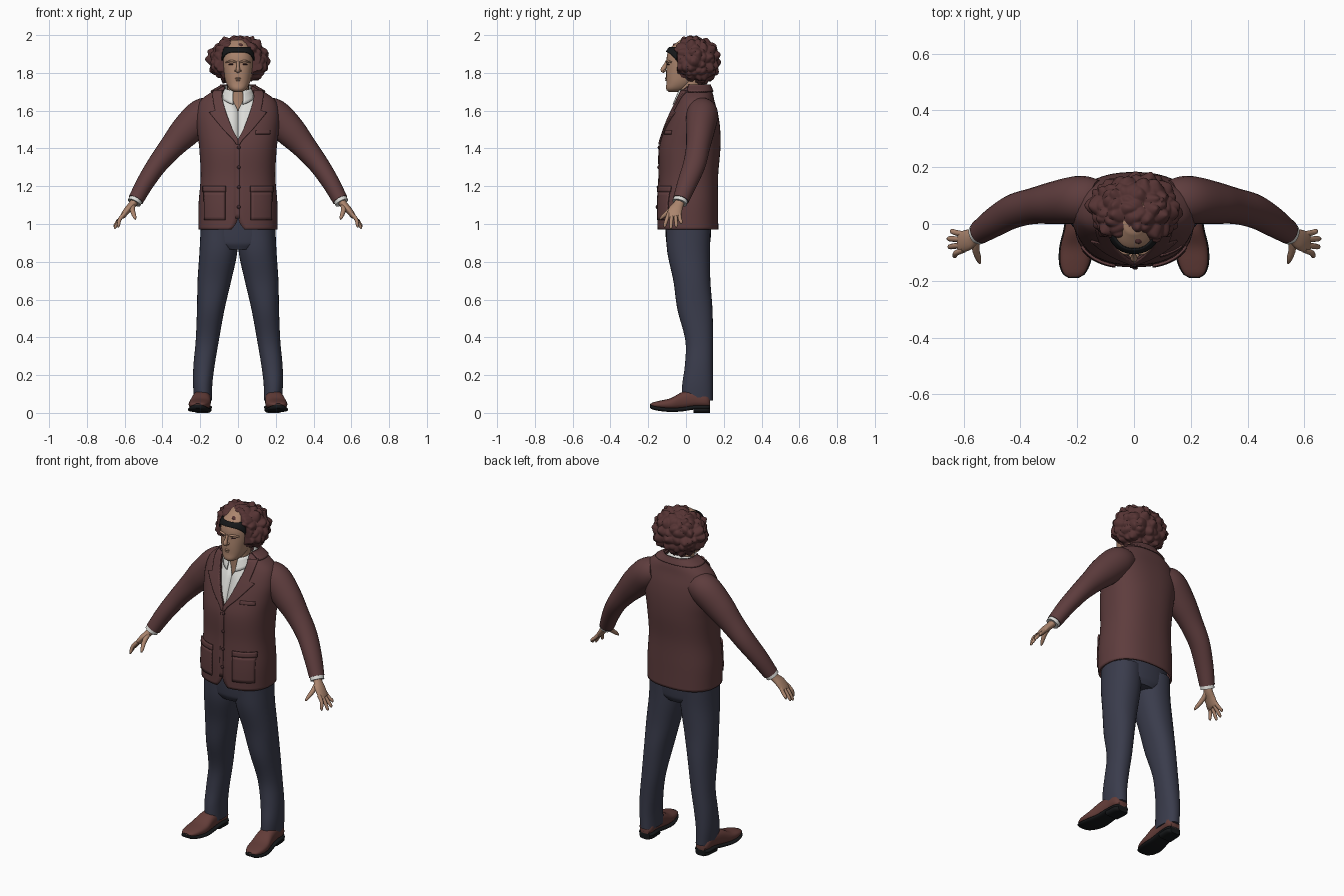
import bpy, bmesh, math
from mathutils import Vector, noise

if "Cube" in bpy.data.objects:
    bpy.data.objects.remove(bpy.data.objects["Cube"])


def material(name, *rgb):
    m = bpy.data.materials.new(name)
    m.use_nodes = True
    m.diffuse_color = (*rgb, 1)
    m.node_tree.nodes["Principled BSDF"].inputs["Base Color"].default_value = (*rgb, 1)
    return m


WOOL = material("maroon_wool", .112, .046, .047)
HAIR = material("dark_red_hair", .092, .034, .034)
BLACK = material("black", .008, .009, .01)
SKIN = material("skin", .41, .235, .155)
SHIRT = material("white_cotton", .72, .72, .69)
NAVY = material("navy_cloth", .042, .045, .072)
LEATHER = material("brown_leather", .125, .046, .04)
TRIM = material("dark_maroon", .05, .02, .022)


def ev(keys, t):
    """Smooth interpolation through keys of (t, a, b, ...)."""
    t = min(max(t, keys[0][0]), keys[-1][0])
    i = max(k for k in range(len(keys) - 1) if keys[k][0] <= t)
    p, q = keys[i], keys[i + 1]
    o, r = keys[max(i - 1, 0)], keys[min(i + 2, len(keys) - 1)]
    h = q[0] - p[0]
    s = (t - p[0]) / h
    out = []
    for c in range(1, len(p)):
        m0 = (q[c] - o[c]) / (q[0] - o[0]) * h
        m1 = (r[c] - p[c]) / (r[0] - p[0]) * h
        out.append((2*s**3 - 3*s*s + 1) * p[c] + (s**3 - 2*s*s + s) * m0
                   + (3*s*s - 2*s**3) * q[c] + (s**3 - s*s) * m1)
    return out


def steps(a, b, n):
    return [a + (b - a) * i / n for i in range(n + 1)]


def finish(name, bm, mat, thick=0):
    bmesh.ops.recalc_face_normals(bm, faces=bm.faces)
    me = bpy.data.meshes.new(name)
    bm.to_mesh(me)
    bm.free()
    ob = bpy.data.objects.new(name, me)
    bpy.context.collection.objects.link(ob)
    me.materials.append(mat)
    bpy.ops.object.select_all(action='DESELECT')
    ob.select_set(True)
    bpy.context.view_layer.objects.active = ob
    bpy.ops.object.shade_smooth_by_angle(angle=math.radians(50))
    if thick:
        mod = ob.modifiers.new("thickness", 'SOLIDIFY')
        mod.thickness, mod.offset = thick, 0
    return ob


def skin_rows(name, rows, mat, closed=True, thick=0):
    """Join rows of points into a surface; closed rows are also capped."""
    bm = bmesh.new()
    vs = [[bm.verts.new(p) for p in row] for row in rows]
    n = len(rows[0])
    for a, b in zip(vs, vs[1:]):
        for j in range(n if closed else n - 1):
            k = (j + 1) % n
            bm.faces.new((a[j], a[k], b[k], b[j]))
    if closed:
        bm.faces.new(vs[0])
        bm.faces.new(vs[-1])
    return finish(name, bm, mat, thick)


def oval(a, p=2.4):
    """Rounded-square unit outline; angle 0 faces the front."""
    f = lambda v: math.copysign(abs(v) ** (2 / p), v)
    return f(math.sin(a)), -f(math.cos(a))


def column(name, keys, mat, s=1, n=24, seg=32, p=2.2):
    """Upright loft through (z, x, y, half width, half depth)."""
    rows = []
    for z in steps(keys[0][0], keys[-1][0], n):
        x, y, rx, ry = ev(keys, z)
        rows.append([(s * (x + rx * u), y + ry * v, z)
                     for u, v in (oval(math.tau * j / seg, p) for j in range(seg))])
    return skin_rows(name, rows, mat)


def tube(name, pts, mat, s=1, n=16, seg=16):
    """Loft along a path of (x, y, z, radius along y, other radius)."""
    keys = [(i, *p) for i, p in enumerate(pts)]
    last, rows = len(pts) - 1, []
    for t in steps(0, last, n):
        *c, ru, rv = ev(keys, t)
        d = Vector(ev(keys, t + .05)[:3]) - Vector(ev(keys, t - .05)[:3])
        d.normalize()
        u = (Vector((0, 1, 0)) - d * d.y).normalized()
        v = d.cross(u)
        ring = [Vector(c) + u * ru * math.cos(a) + v * rv * math.sin(a)
                for a in (math.tau * j / seg for j in range(seg))]
        rows.append([(s * q.x, q.y, q.z) for q in ring])
    return skin_rows(name, rows, mat)


# Torso shape shared by jacket, shirt, lapels and pockets: z, y, half width, half depth
TORSO = [(.97, .01, .204, .156), (1.1, .009, .204, .156), (1.25, .013, .193, .152),
         (1.4, .02, .2, .157), (1.5, .033, .212, .143), (1.58, .043, .215, .122),
         (1.65, .05, .195, .096), (1.69, .053, .145, .084), (1.725, .052, .083, .07)]
GAP = [(.97, .035), (1, .012), (1.04, 0), (1.43, 0), (1.5, .03), (1.6, .066),
       (1.68, .084), (1.725, .07)]


def gap(z):
    return max(0, ev(GAP, z)[0])


def angle(x, z):
    return math.asin(min(.99, max(0, x) / ev(TORSO, z)[1]) ** 1.2)


def body(z, a, off=0, s=1):
    y, rx, ry = ev(TORSO, z)
    u, v = oval(a)
    return (s * (rx + off) * u, y + (ry + off) * v, z + off * max(0, z - 1.6) * 8)


def wrap(name, zs, span, mat, off, thick, s=1, n=8):
    """Cloth panel lying on the torso between two angles at each height."""
    rows = [[body(z, a, off, s) for a in steps(*span(z), n)] for z in zs]
    return skin_rows(name, rows, mat, False, thick)


# Jacket, shirt and the collar at the back
wrap("jacket", steps(.97, 1.725, 54),
     lambda z: (angle(gap(z), z), math.tau - angle(gap(z), z)), WOOL, 0, .01, n=64)
wrap("shirt", steps(1.36, 1.69, 24),
     lambda z: (angle(max(0, z - 1.6) * .5, z), math.tau - angle(max(0, z - 1.6) * .5, z)),
     SHIRT, -.013, .004, n=48)
wrap("jacket_collar", steps(1.695, 1.73, 6), lambda z: (1.1, math.tau - 1.1), WOOL, .007, .008, n=32)


def lapel_width(z):
    return .01 + (z - 1.42) * .43 if z < 1.595 else .05 - (z - 1.6) * .1


def panel(x0, x1):
    return lambda z: (angle(x0, z), angle(x1, z))


for s, side in ((1, "left"), (-1, "right")):
    wrap(side + "_lapel", steps(1.42, 1.59, 14) + steps(1.6, 1.7, 8),
         lambda z: (angle(gap(z) - .003, z), angle(gap(z) + lapel_width(z), z)),
         WOOL, .009, .009, s)
    wrap(side + "_pocket", steps(1.02, 1.17, 8), panel(.065, .172), WOOL, .008, .007, s)
    wrap(side + "_pocket_flap", steps(1.17, 1.2, 3), panel(.062, .175), WOOL, .01, .009, s)
wrap("breast_pocket", steps(1.475, 1.495, 3), panel(.09, .165), WOOL, .006, .007)
wrap("front_edge", steps(1.03, 1.43, 16), lambda z: (-.04, .02), WOOL, .005, .005)

# Buttons down the front
for i in range(4):
    x, y, z = body(1.09 + i * .105, 0, .008)
    tube("button_%d" % (i + 1), [(.004, y + .006, z - .009, .004, .004), (.004, y, z, .006, .01),
                                 (.004, y + .006, z + .009, .004, .004)], TRIM, n=6, seg=10)

# Shirt collar: a folded band, lower and pointed at the front
rows = []
for k in steps(0, 1, 4):
    row = []
    for a in steps(.38 - .1 * k, math.tau - .38 + .1 * k, 40):
        front = (1 + math.cos(a)) / 2
        tip = front ** 6
        row.append(((.07 + .022 * k) * math.sin(a), .03 - (.072 + .03 * k) * math.cos(a),
                    1.74 - .035 * front - k * (.03 + .03 * front + .015 * tip)))
    rows.append(row)
skin_rows("shirt_collar", rows, SHIRT, False, .006)

# Trousers
column("trouser_seat", [(.865, 0, .012, .12, .1), (.9, 0, .012, .19, .116),
                        (1.06, 0, .012, .19, .125)], NAVY)
LEG = [(.065, .184, .06, .047, .082), (.15, .187, .061, .051, .081), (.25, .18, .068, .056, .074),
       (.38, .163, .07, .061, .073), (.55, .144, .047, .073, .093), (.7, .125, .031, .089, .098),
       (.85, .104, .014, .1, .113), (.97, .1, .012, .098, .118)]
# Shoe sections front to back: y, x, half width, top, bottom
SHOE = [(-.19, .213, .014, .045, .034), (-.178, .212, .034, .053, .026), (-.14, .209, .051, .062, .018),
        (-.08, .202, .057, .075, .013), (-.02, .195, .05, .105, .016), (.05, .189, .045, .115, .026),
        (.11, .186, .043, .1, .026), (.128, .185, .03, .075, .026)]


def shoe(name, mat, s, top, low, grow, start=-.19):
    rows = []
    for y in steps(start, .128, 28):
        x, w, t, b = ev(SHOE, y)
        t, b = top(t, b), low(b)
        ring = [oval(math.tau * j / 24, 2.6) for j in range(24)]
        rows.append([(s * (x + (w + grow) * u), y, max(b, (t + b) / 2 + (t - b) * .56 * v))
                     for u, v in ring])
    return skin_rows(name, rows, mat)


# Finger paths: knuckle y, tip x, tip y, tip z
FINGERS = {"little": (-.036, .645, -.026, 1.0), "ring": (-.055, .655, -.052, .982),
           "middle": (-.074, .652, -.08, .974), "index": (-.092, .636, -.112, .982)}

for s, side in ((1, "left_"), (-1, "right_")):
    column(side + "trouser_leg", LEG, NAVY, s, 32)
    shoe(side + "shoe", LEATHER, s, lambda t, b: t, lambda b: b + .008, 0)
    shoe(side + "sole", BLACK, s, lambda t, b: b + .014, lambda b: b - .008, .004)
    shoe(side + "heel", BLACK, s, lambda t, b: .032, lambda b: 0, .002, .04)
    # Arm
    tube(side + "sleeve", [(.13, .08, 1.6, .075, .07), (.19, .085, 1.575, .085, .088),
                           (.275, .075, 1.493, .076, .083), (.35, .064, 1.41, .064, .066),
                           (.425, .045, 1.318, .06, .054), (.49, .008, 1.22, .053, .047),
                           (.541, -.027, 1.128, .043, .041)], WOOL, s, 36, 24)
    tube(side + "shirt_cuff", [(.53, -.02, 1.15, .038, .036), (.55, -.034, 1.113, .04, .037)],
         SHIRT, s, 3, 20)
    # Hand
    tube(side + "palm", [(.54, -.028, 1.13, .026, .022), (.56, -.04, 1.102, .028, .02),
                         (.585, -.056, 1.075, .037, .018), (.61, -.064, 1.042, .037, .014),
                         (.616, -.064, 1.034, .03, .007)], SKIN, s, 16, 20)
    for name, (ky, tx, ty, tz) in FINGERS.items():
        tube(side + name + "_finger",
             [(.6, ky, 1.056, .01, .011), (.626, (ky + ty) / 2, 1.025, .01, .01),
              (tx - .004, ty, tz + .012, .009, .008), (tx, ty, tz, .003, .003)], SKIN, s, 10, 10)
    tube(side + "thumb", [(.558, -.05, 1.1, .014, .015), (.558, -.088, 1.07, .013, .013),
                          (.548, -.122, 1.04, .01, .01), (.543, -.138, 1.025, .004, .004)],
         SKIN, s, 10, 12)
    # Face details on each side
    tube(side + "brow_ridge", [(.012, -.1, 1.858, .007, .005), (.035, -.1, 1.863, .008, .006),
                               (.064, -.078, 1.857, .005, .004)], SKIN, s, 10, 10)
    tube(side + "eye", [(.02, -.098, 1.845, .002, .002), (.034, -.097, 1.846, .004, .004),
                        (.05, -.088, 1.845, .002, .002)], TRIM, s, 8, 8)
    tube(side + "nostril", [(.006, -.113, 1.812, .01, .006), (.016, -.106, 1.811, .006, .005)],
         SKIN, s, 6, 10)

# Head and neck
HEAD = [(1.7, 0, -.062, .022, .03), (1.712, 0, -.052, .042, .053), (1.745, 0, -.03, .062, .074),
        (1.79, 0, -.012, .074, .093), (1.84, 0, -.003, .082, .1), (1.89, 0, .005, .083, .106),
        (1.93, 0, .015, .074, .1), (1.975, 0, .03, .04, .06)]
column("head", HEAD, SKIN, n=30, p=2.3)
tube("neck", [(0, .02, 1.56, .06, .06), (0, .025, 1.66, .064, .06), (0, .015, 1.78, .06, .058)], SKIN)
tube("nose", [(0, -.1, 1.86, .008, .007), (0, -.112, 1.835, .011, .008),
              (0, -.122, 1.815, .013, .012), (0, -.112, 1.804, .006, .008)], SKIN, n=12)
for name, z, y in (("upper_lip", 1.771, -.105), ("lower_lip", 1.761, -.103)):
    tube(name, [(-.025, y + .017, z, .003, .002), (0, y, z, .007, .005),
                (.025, y + .017, z, .003, .002)], SKIN, n=10, seg=10)

# Dark hairline over the forehead, reaching lower at the temples
rows = []
for k in steps(0, 1, 5):
    row = []
    for a in steps(-1.15, 1.15, 24):
        low = 1.91 - .045 * abs(a / 1.15) ** 3
        z = low + (1.935 - low) * k
        x, y, rx, ry = ev(HEAD, z)
        u, v = oval(a, 2.3)
        row.append((x + (rx + .007) * u, y + (ry + .007) * v, z))
    rows.append(row)
skin_rows("hairline", rows, BLACK, False, .006)

# Curly hair: a lumpy ball opened around the face
bm = bmesh.new()
bmesh.ops.create_icosphere(bm, subdivisions=6, radius=1)
for v in bm.verts:
    d = v.co.normalized()
    p = Vector((d.x * .152, .045 + d.y * .128, 1.865 + d.z * .122))
    curl = noise.voronoi(p * 24 + noise.noise_vector(p * 15) * .4)[0][0]
    p += d * (.023 - .034 * curl + .01 * noise.noise(p * 12))
    low = min(1, max(0, (1.925 - p.z) / .02))
    if p.y < -.045:
        p.y += (-.045 + (p.y + .045) * .08 - p.y) * low
    under = max(0, 1.8 - p.z)
    p.x *= 1 - under * 1.2
    if p.y < .05 and abs(p.x) < .07 and p.z < 1.8:
        p.z = 1.8
    v.co = p
finish("curly_hair", bm, HAIR)
